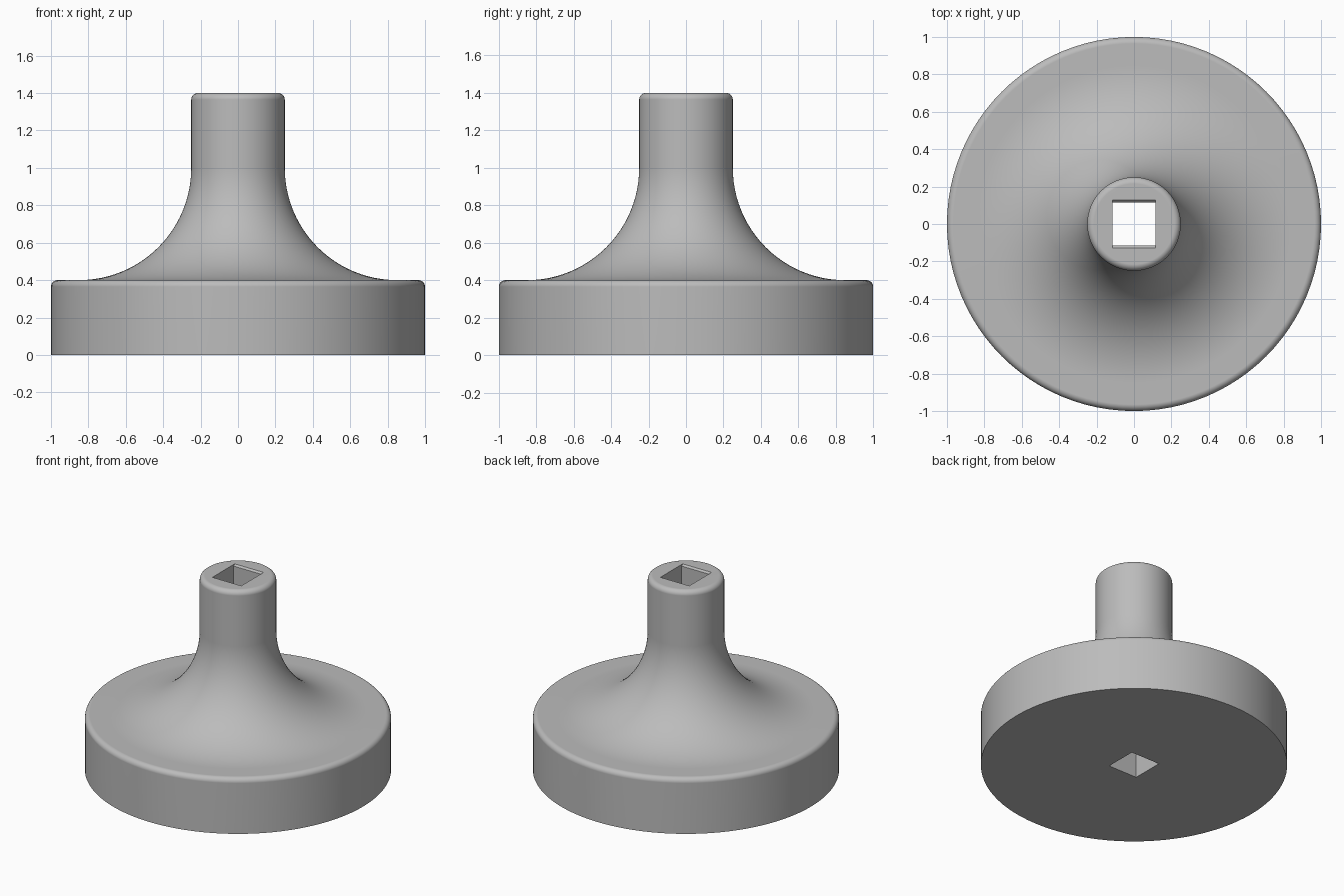
import bpy
import bmesh
from math import cos, sin, pi, radians

cube = bpy.data.objects.get("Cube")
if cube:
    bpy.data.objects.remove(cube)

BASE_R, BASE_H = 1.0, 0.4
STEM_R, STEM_H = 0.25, 1.4
ROUND, FILLET = 0.035, 0.6
HOLE, LIP = 0.115, 0.012
SEGMENTS = 96


def arc(cx, cz, r, start, end, steps):
    """Points on an arc in the radius-height plane, angles in degrees."""
    angles = [radians(start + (end - start) * i / steps) for i in range(steps + 1)]
    return [(cx + r * cos(a), cz + r * sin(a)) for a in angles]


def make_object(name, bm):
    bmesh.ops.recalc_face_normals(bm, faces=bm.faces)
    mesh = bpy.data.meshes.new(name)
    bm.to_mesh(mesh)
    bm.free()
    obj = bpy.data.objects.new(name, mesh)
    bpy.context.collection.objects.link(obj)
    return obj


# Material
grey = bpy.data.materials.new("plain_grey")
grey.use_nodes = True
colour = (0.5, 0.5, 0.5, 1)
grey.diffuse_color = colour
grey.node_tree.nodes["Principled BSDF"].inputs["Base Color"].default_value = colour

# Body profile: disc with a rounded rim, sweeping fillet, stem with a rounded top
profile = [(BASE_R, 0)]
profile += arc(BASE_R - ROUND, BASE_H - ROUND, ROUND, 0, 90, 6)
profile += arc(STEM_R + FILLET, BASE_H + FILLET, FILLET, 270, 180, 24)
profile += arc(STEM_R - ROUND, STEM_H - ROUND, ROUND, 0, 90, 6)

# Turn the profile into a closed solid
bm = bmesh.new()
rings = [[bm.verts.new((r * cos(2 * pi * i / SEGMENTS), r * sin(2 * pi * i / SEGMENTS), z))
          for i in range(SEGMENTS)] for r, z in profile]
for low, high in zip(rings, rings[1:]):
    for i in range(SEGMENTS):
        j = (i + 1) % SEGMENTS
        bm.faces.new((low[i], low[j], high[j], high[i]))
bm.faces.new(rings[0][::-1])
bm.faces.new(rings[-1])
body = make_object("flanged_hub", bm)
body.data.materials.append(grey)

# Square bore cutter, flared at the top on its front and back edges
bm = bmesh.new()
section = [(HOLE, -0.1), (HOLE, STEM_H - LIP), (HOLE + 2 * LIP, STEM_H + LIP)]
outline = section + [(-y, z) for y, z in reversed(section)]
ends = [[bm.verts.new((x, y, z)) for y, z in outline] for x in (-HOLE, HOLE)]
bm.faces.new(ends[0])
bm.faces.new(ends[1][::-1])
for i in range(len(outline)):
    j = (i + 1) % len(outline)
    bm.faces.new((ends[0][i], ends[0][j], ends[1][j], ends[1][i]))
cutter = make_object("bore_cutter", bm)
cutter.data.materials.append(grey)
cutter.hide_render = True

# Cut the bore, then drop the cutter
bpy.context.view_layer.objects.active = body
body.select_set(True)
cut = body.modifiers.new("square_bore", 'BOOLEAN')
cut.operation = 'DIFFERENCE'
cut.solver = 'EXACT'
cut.object = cutter
bpy.ops.object.modifier_apply(modifier=cut.name)
bpy.data.objects.remove(cutter)

# Smooth curved walls, crisp bore and underside
bpy.ops.object.shade_smooth_by_angle(angle=radians(30))
weighted = body.modifiers.new("even_shading", 'WEIGHTED_NORMAL')
weighted.keep_sharp = True
